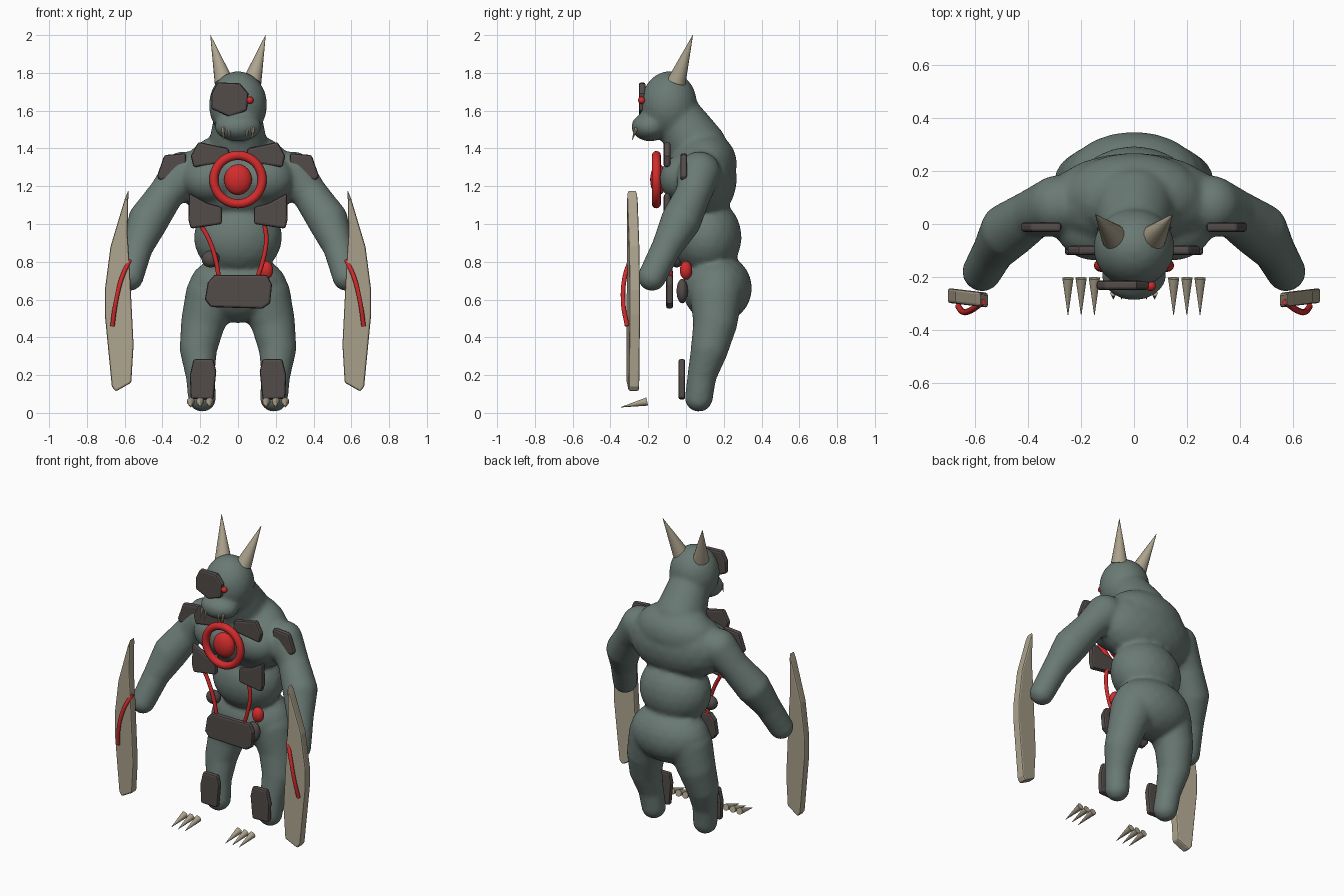
import bpy, bmesh, math
from mathutils import Vector, Matrix

if "Cube" in bpy.data.objects:
    bpy.data.objects.remove(bpy.data.objects["Cube"])


def material(name, rgb):
    m = bpy.data.materials.new(name)
    m.diffuse_color = (*rgb, 1)
    m.use_nodes = True
    m.node_tree.nodes["Principled BSDF"].inputs["Base Color"].default_value = m.diffuse_color
    return m


HIDE = material("grey_green_hide", (0.145, 0.195, 0.175))
PLATE = material("dark_brown_plate", (0.085, 0.070, 0.066))
BONE = material("bone", (0.42, 0.37, 0.27))
RED = material("glowing_red", (0.65, 0.025, 0.025))


def finish(name, bm, mat, smooth=True):
    bmesh.ops.recalc_face_normals(bm, faces=bm.faces)
    me = bpy.data.meshes.new(name)
    bm.to_mesh(me)
    bm.free()
    me.materials.append(mat)
    for p in me.polygons:
        p.use_smooth = smooth
    ob = bpy.data.objects.new(name, me)
    bpy.context.collection.objects.link(ob)
    return ob


def add_ball(bm, c, r, sub=3):
    r = (r, r, r) if isinstance(r, (int, float)) else r
    m = Matrix.Translation(c) @ Matrix.Diagonal((*r, 1))
    bmesh.ops.create_icosphere(bm, subdivisions=sub, radius=1, matrix=m)


def ball(name, c, r, mat):
    bm = bmesh.new()
    add_ball(bm, c, r)
    return finish(name, bm, mat)


def add_limb(bm, stops, steps=6):
    # stops: (x, y, z, radius), swept with overlapping balls
    for a, b in zip(stops, stops[1:]):
        for i in range(steps + 1):
            x, y, z, r = Vector(a).lerp(Vector(b), i / steps)
            add_ball(bm, (x, y, z), r)


def spike(name, base, tip, r, sides=16):
    base, tip = Vector(base), Vector(tip)
    d = tip - base
    m = Matrix.Translation((base + tip) / 2) @ d.to_track_quat('Z', 'Y').to_matrix().to_4x4()
    bm = bmesh.new()
    bmesh.ops.create_cone(bm, cap_ends=True, segments=sides, radius1=r, radius2=0.001,
                          depth=d.length, matrix=m)
    ob = finish(name, bm, BONE)
    bpy.context.view_layer.objects.active = ob
    ob.select_set(True)
    bpy.ops.object.shade_smooth_by_angle(angle=math.radians(40))
    ob.select_set(False)


def slab(name, outline, y, thick, mat, bevel=0.012, slope=0.0):
    # outline in x/z, extruded along y; slope skews y with distance from the centre
    bm = bmesh.new()
    cx = sum(p[0] for p in outline) / len(outline)
    f = bm.faces.new([bm.verts.new((x, y - thick / 2 + slope * (x - cx), z)) for x, z in outline])
    ext = bmesh.ops.extrude_face_region(bm, geom=[f])
    bmesh.ops.translate(bm, vec=(0, thick, 0),
                        verts=[v for v in ext["geom"] if isinstance(v, bmesh.types.BMVert)])
    ob = finish(name, bm, mat, False)
    b = ob.modifiers.new("bevel", 'BEVEL')
    b.width, b.segments, b.limit_method = bevel, 2, 'ANGLE'
    b.angle_limit = math.radians(50)
    return ob


def tube(name, pts, r):
    cu = bpy.data.curves.new(name, 'CURVE')
    cu.dimensions = '3D'
    cu.bevel_depth, cu.bevel_resolution, cu.use_fill_caps = r, 3, True
    sp = cu.splines.new('BEZIER')
    sp.bezier_points.add(len(pts) - 1)
    for bp, p in zip(sp.bezier_points, pts):
        bp.co = p
        bp.handle_left_type = bp.handle_right_type = 'AUTO'
    cu.materials.append(RED)
    bpy.context.collection.objects.link(bpy.data.objects.new(name, cu))


# Body: overlapping masses fused into one skin
bm = bmesh.new()
add_ball(bm, (0, -0.09, 1.63), (0.155, 0.15, 0.18))       # skull
add_ball(bm, (0, -0.19, 1.515), (0.125, 0.10, 0.078))     # muzzle
add_limb(bm, [(0, -0.03, 1.55, 0.13), (0, 0.06, 1.40, 0.16)])  # neck
add_ball(bm, (0, 0.08, 1.24), (0.34, 0.19, 0.225))        # chest
add_ball(bm, (0, 0.10, 1.32), (0.27, 0.17, 0.17))         # upper back
add_ball(bm, (0, 0.11, 0.93), (0.235, 0.185, 0.21))       # belly
add_ball(bm, (0, 0.165, 0.66), (0.265, 0.185, 0.185))     # pelvis
for s in (-1, 1):
    add_ball(bm, (s * 0.14, -0.01, 1.24), (0.16, 0.13, 0.13))  # pectoral
    add_limb(bm, [(s * 0.29, 0.07, 1.27, 0.115), (s * 0.38, 0.04, 1.16, 0.095),
                  (s * 0.475, -0.025, 1.02, 0.108), (s * 0.53, -0.10, 0.88, 0.082),
                  (s * 0.575, -0.18, 0.72, 0.076)])        # arm
    add_limb(bm, [(s * 0.14, 0.16, 0.62, 0.14), (s * 0.185, 0.155, 0.48, 0.118),
                  (s * 0.21, 0.125, 0.34, 0.100), (s * 0.20, 0.085, 0.20, 0.078),
                  (s * 0.19, 0.068, 0.08, 0.075)])         # leg
body = finish("body", bm, HIDE)
rm = body.modifiers.new("fuse", 'REMESH')
rm.mode, rm.voxel_size, rm.use_smooth_shade = 'VOXEL', 0.014, True
sm = body.modifiers.new("soften", 'SMOOTH')
sm.factor, sm.iterations = 0.5, 6

# Horns, teeth, foot claws
for s, side in ((-1, "left"), (1, "right")):
    spike(side + "_horn", (s * 0.075, -0.05, 1.755), (s * 0.146, 0.036, 2.0), 0.05)
    for i, x in enumerate((0.047, 0.078)):
        spike(f"{side}_tooth_{i}", (s * x, -0.262, 1.51), (s * x, -0.285, 1.445), 0.012, 8)
    for i, x in enumerate((0.15, 0.20, 0.25)):
        spike(f"{side}_claw_{i}", (s * x, -0.205, 0.06), (s * x, -0.345, 0.03), 0.022, 10)

# Face plate and eye
slab("face_plate", [(-0.14, 1.69), (-0.11, 1.75), (0.01, 1.745), (0.055, 1.69),
                    (0.047, 1.60), (-0.045, 1.567), (-0.142, 1.61)], -0.232, 0.036, PLATE)
ball("eye", (0.063, -0.235, 1.655), 0.019, RED)

# Armour plates, mirrored across the body
paired = {
    "collar_plate": ([(0.21, 1.435), (0.05, 1.40), (0.04, 1.33), (0.235, 1.30), (0.25, 1.36)], -0.10),
    "rib_plate": ([(0.26, 1.165), (0.16, 1.11), (0.085, 1.09), (0.085, 1.00), (0.25, 0.975),
                   (0.262, 1.02)], -0.10),
    "shoulder_plate": ([(0.275, 1.375), (0.39, 1.365), (0.43, 1.25), (0.41, 1.23), (0.36, 1.24),
                        (0.275, 1.30)], -0.012),
    "shin_plate": ([(0.13, 0.285), (0.235, 0.285), (0.255, 0.20), (0.25, 0.075), (0.13, 0.07),
                    (0.115, 0.22)], -0.022),
}
for name, (pts, y) in paired.items():
    for s, side in ((-1, "left"), (1, "right")):
        slab(f"{side}_{name}", [(s * x, z) for x, z in pts], y, 0.036, PLATE)
slab("belt_plate", [(-0.125, 0.73), (0.155, 0.73), (0.18, 0.68), (0.17, 0.58), (0.13, 0.552),
                    (-0.145, 0.56), (-0.175, 0.60), (-0.16, 0.69)], -0.087, 0.036, PLATE)

# Chest ring and core
bm = bmesh.new()
n, k = 48, 12
grid = [[bm.verts.new(((0.128 + 0.024 * math.cos(b)) * math.cos(a), -0.157 + 0.024 * math.sin(b),
                       1.235 + (0.128 + 0.024 * math.cos(b)) * math.sin(a)))
         for b in (math.tau * j / k for j in range(k))]
        for a in (math.tau * i / n for i in range(n))]
for i in range(n):
    for j in range(k):
        bm.faces.new((grid[i][j], grid[(i + 1) % n][j],
                      grid[(i + 1) % n][(j + 1) % k], grid[i][(j + 1) % k]))
finish("chest_ring", bm, RED)
ball("chest_core", (0, -0.145, 1.235), (0.074, 0.045, 0.082), RED)

# Belly tubes and organs
tube("left_belly_tube", [(-0.20, -0.08, 1.00), (-0.155, -0.085, 0.92), (-0.12, -0.085, 0.82),
                         (-0.10, -0.08, 0.71)], 0.012)
tube("right_belly_tube", [(0.14, -0.09, 1.00), (0.15, -0.085, 0.92), (0.13, -0.085, 0.80),
                          (0.10, -0.08, 0.71)], 0.012)
ball("red_organ", (0.148, 0.0, 0.755), (0.038, 0.033, 0.05), RED)
ball("upper_dark_organ", (-0.145, -0.05, 0.815), (0.048, 0.04, 0.045), PLATE)
ball("lower_dark_organ", (0.13, -0.02, 0.645), (0.045, 0.03, 0.065), PLATE)

# Forearm blades with red veins
blade = [(0.58, 1.18), (0.60, 1.13), (0.675, 0.88), (0.705, 0.65), (0.705, 0.52), (0.668, 0.14),
         (0.648, 0.113), (0.565, 0.16), (0.553, 0.36), (0.575, 0.80), (0.585, 0.95)]
for s, side in ((-1, "left"), (1, "right")):
    slab(side + "_blade", [(s * x, z) for x, z in blade], -0.28, 0.056, BONE, 0.016, s * 0.12)
    tube(side + "_blade_vein", [(s * 0.573, -0.295, 0.81), (s * 0.615, -0.325, 0.715),
                                (s * 0.648, -0.332, 0.58), (s * 0.665, -0.312, 0.46)], 0.012)
